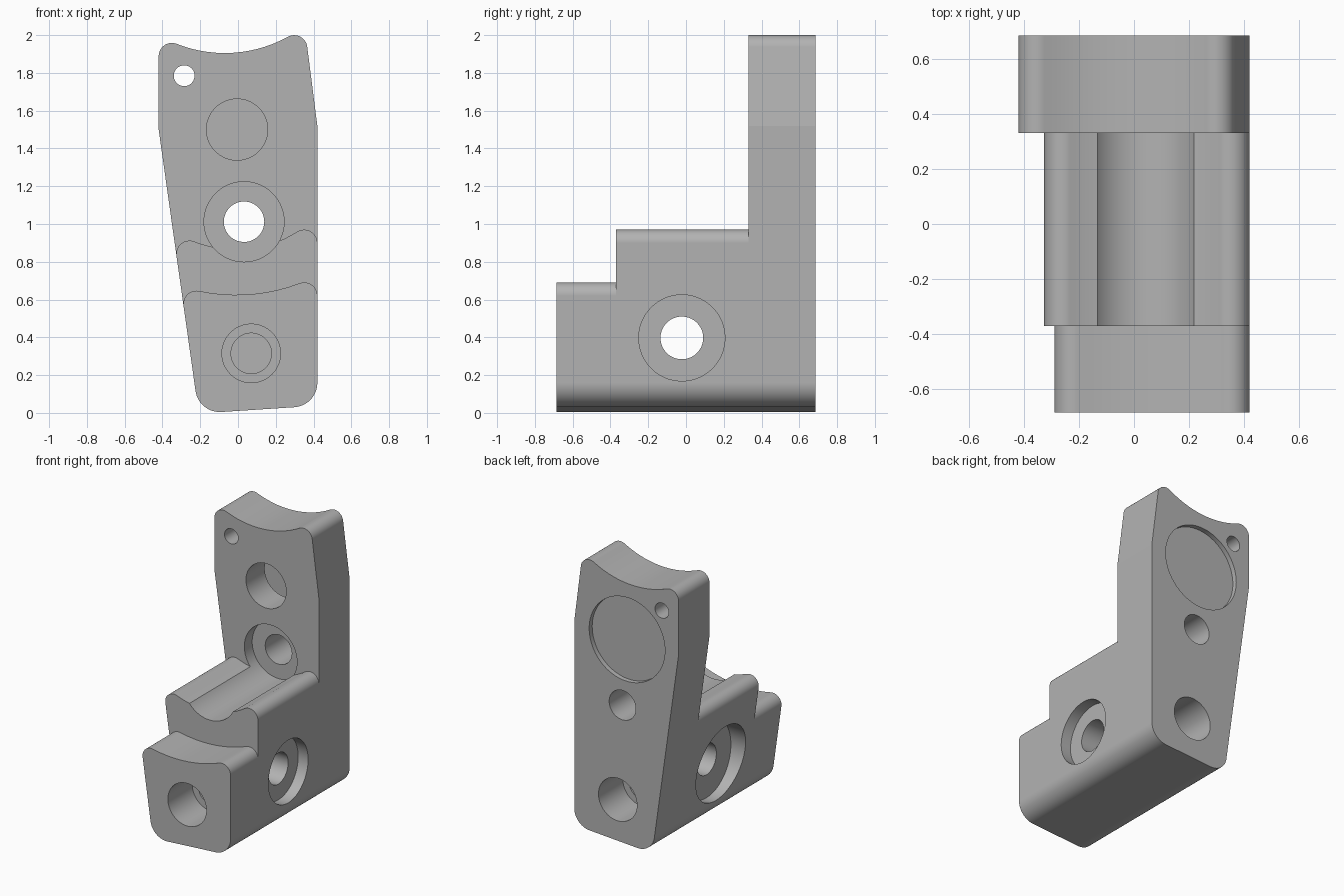
import bpy, bmesh, math
from mathutils import Vector as V, Matrix

if "Cube" in bpy.data.objects:
    bpy.data.objects.remove(bpy.data.objects["Cube"])

STEP = math.radians(3.75)
EDGE_R = 0.07     # rounding of the upper corners
FOOT_R = 0.13     # rounding of the lower corners


def arc(c, r, a, b):
    """Points on a circle from direction a to direction b, the short way."""
    start, end = math.atan2(a.y, a.x), math.atan2(b.y, b.x)
    sweep = (end - start + math.pi) % math.tau - math.pi
    n = max(2, math.ceil(abs(sweep) / STEP))
    return [c + V((math.cos(start + sweep * i / n), math.sin(start + sweep * i / n))) * r
            for i in range(n + 1)]


def corner(p, v, q, r):
    """Rounded corner at v between its neighbours p and q."""
    u, w = (p - v).normalized(), (q - v).normalized()
    half = u.angle(w) / 2
    c = v + (u + w).normalized() * r / math.sin(half)
    t = r / math.tan(half)
    return arc(c, r, v + u * t - c, v + w * t - c)


def saddle(right, left, low, radius):
    """Concave top edge, right to left, blended into both side lines."""
    c = V((low[0], low[1] + radius))
    ends = []
    for (p, q), sign in ((right, 1), (left, -1)):
        d = (q - p).normalized()
        n = V((-d.y, d.x)) * sign
        base = p + n * EDGE_R - c
        b = base.dot(d)
        t = -b - math.sqrt(b * b - base.dot(base) + (radius + EDGE_R) ** 2)
        ends.append((base + c + d * t, -n))
    (cr, out_r), (cl, out_l) = ends
    return (arc(cr, EDGE_R, out_r, c - cr)
            + arc(c, radius, cr - c, cl - c)[1:-1]
            + arc(cl, EDGE_R, c - cl, out_l))


def make_object(name, bm):
    bmesh.ops.recalc_face_normals(bm, faces=bm.faces)
    mesh = bpy.data.meshes.new(name)
    bm.to_mesh(mesh)
    bm.free()
    obj = bpy.data.objects.new(name, mesh)
    bpy.context.collection.objects.link(obj)
    return obj


def prism(name, outline, y0, y1):
    bm = bmesh.new()
    face = bm.faces.new([bm.verts.new((p.x, y0, p.y)) for p in outline])
    new = bmesh.ops.extrude_face_region(bm, geom=[face])["geom"]
    bmesh.ops.translate(bm, vec=(0, y1 - y0, 0),
                        verts=[g for g in new if isinstance(g, bmesh.types.BMVert)])
    return make_object(name, bm)


def drill(name, axis, at, start, end, r1, r2=None):
    """Round cutter along x or y, at (other axis, z), from start to end."""
    bm = bmesh.new()
    mid = (start + end) / 2
    if axis == "y":
        m = Matrix.Translation((at[0], mid, at[1])) @ Matrix.Rotation(-math.pi / 2, 4, "X")
    else:
        m = Matrix.Translation((mid, at[0], at[1])) @ Matrix.Rotation(math.pi / 2, 4, "Y")
    bmesh.ops.create_cone(bm, cap_ends=True, segments=96, radius1=r1,
                          radius2=r1 if r2 is None else r2, depth=end - start, matrix=m)
    return make_object(name, bm)


# Side lines of the block
foot_l, knee_l, top_l = V((-0.208, -0.003)), V((-0.42, 1.5)), V((-0.42, 1.9))
foot_r, knee_r, top_r = V((0.42, 0.038)), V((0.42, 1.52)), V((0.365, 1.95))

# Full block with the tall back plate outline
outline = (corner(knee_l, foot_l, foot_r, FOOT_R) + corner(foot_l, foot_r, knee_r, FOOT_R)
           + [knee_r] + saddle((knee_r, top_r), (knee_l, top_l), (-0.07, 1.905), 0.69)
           + [knee_l])
block = prism("bracket_block", outline, -0.685, 0.685)


def step_cutter(name, low, radius, y1):
    """Removes everything above a lower saddle, in front of y1."""
    edge = saddle((foot_r, knee_r), (foot_l, knee_l), low, radius)
    side = V((0.5, 0))
    outline = [edge[0] + side] + edge + [edge[-1] - side, V((-1, 3)), V((1, 3))]
    return prism(name, outline, -1, y1)


axial, pivot, bore, cross = (0.07, 0.315), (0.032, 1.012), (-0.005, 1.5), (-0.022, 0.397)
cutters = [
    # Steps
    step_cutter("middle_step", (-0.01, 0.865), 0.6, 0.33),
    step_cutter("front_step", (-0.01, 0.625), 0.95, -0.37),
    # Pivot hole with its groove and counterbore
    drill("pivot_groove", "y", pivot, -1, 0.42, 0.212),
    drill("pivot_hole", "y", pivot, 0, 1, 0.107),
    # Large hole, countersunk at the back
    drill("large_hole", "y", bore, 0, 1, 0.162),
    drill("countersink", "y", bore, 0.545, 0.652, 0.162, 0.305),
    drill("countersink_rim", "y", bore, 0.65, 1, 0.305),
    drill("pin_hole", "y", (-0.285, 1.785), 0, 1, 0.055),
    # Blind stepped holes at both ends
    drill("front_socket", "y", axial, -1, -0.405, 0.155),
    drill("front_socket_end", "y", axial, -0.6, -0.36, 0.107),
    drill("back_socket", "y", axial, 0.405, 1, 0.155),
    drill("back_socket_end", "y", axial, 0.36, 0.6, 0.107),
    # Cross hole with a counterbore on each side
    drill("cross_hole", "x", cross, -1, 1, 0.113),
    drill("left_counterbore", "x", cross, 0.34, 1, 0.228),
    drill("right_counterbore", "x", cross, -1, -0.15, 0.28),
]

bpy.ops.object.select_all(action="DESELECT")
bpy.context.view_layer.objects.active = block
block.select_set(True)
for cutter in cutters:
    cutter.hide_render = True
    mod = block.modifiers.new(cutter.name, "BOOLEAN")
    mod.operation, mod.solver, mod.object = "DIFFERENCE", "EXACT", cutter
    bpy.ops.object.modifier_apply(modifier=mod.name)
    bpy.data.objects.remove(cutter)

# Crisp edges, smooth curves
bpy.ops.object.shade_smooth_by_angle(angle=math.radians(6))
weighted = block.modifiers.new("weighted_normals", "WEIGHTED_NORMAL")
weighted.keep_sharp = True

# Plain grey finish
grey = bpy.data.materials.new("plain_grey")
grey.use_nodes = True
colour = (0.45, 0.45, 0.45, 1)
grey.diffuse_color = colour
grey.node_tree.nodes["Principled BSDF"].inputs["Base Color"].default_value = colour
block.data.materials.clear()
block.data.materials.append(grey)
